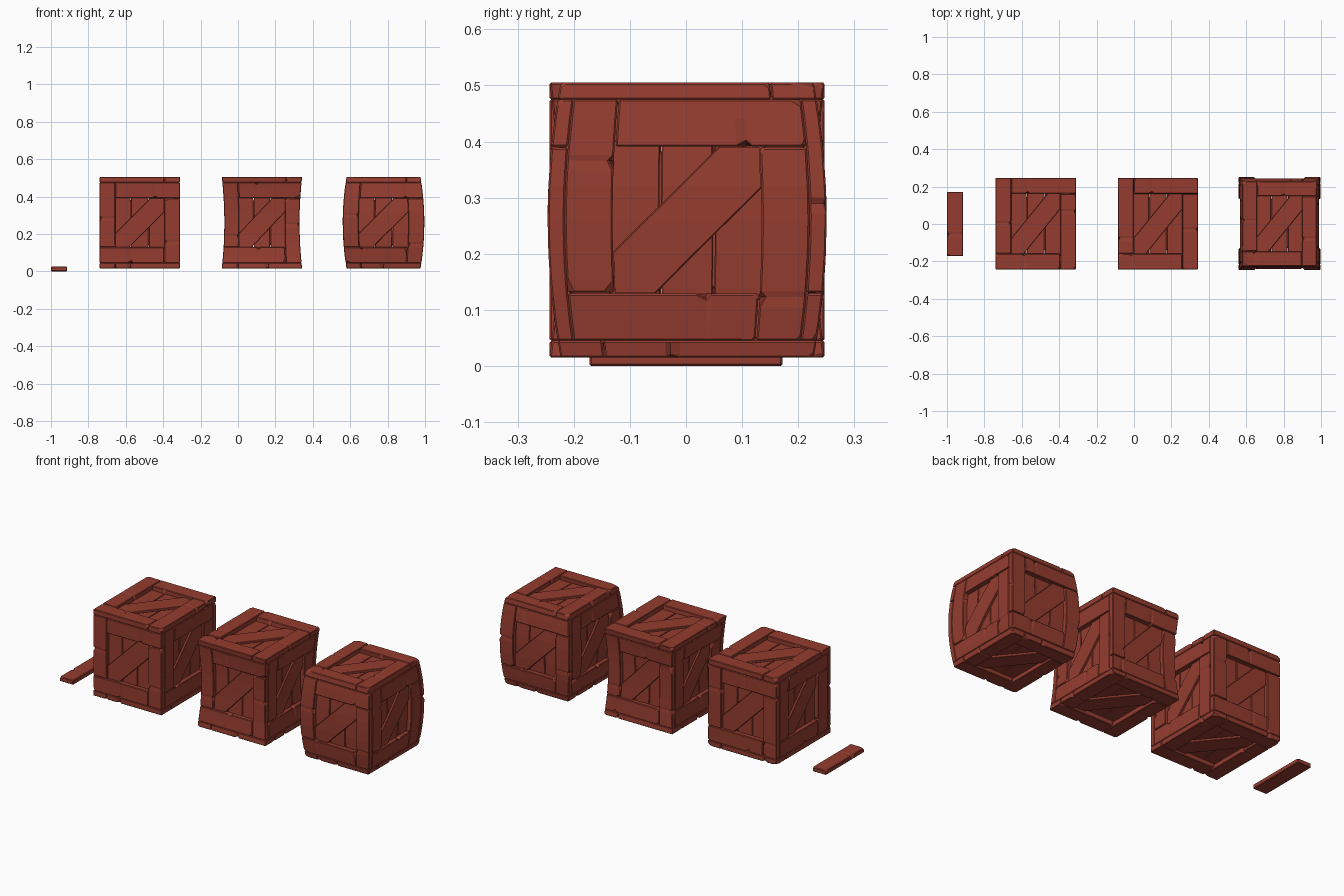
import bpy, bmesh, math, random
from mathutils import Vector, Matrix

if "Cube" in bpy.data.objects:
    bpy.data.objects.remove(bpy.data.objects["Cube"])

random.seed(7)

wood = bpy.data.materials.new("red_brown_wood")
wood.diffuse_color = (0.30, 0.046, 0.029, 1)
wood.use_nodes = True
wood.node_tree.nodes["Principled BSDF"].inputs["Base Color"].default_value = wood.diffuse_color


def cut(bm, co, no, clear=False):
    geom = bm.verts[:] + bm.edges[:] + bm.faces[:]
    r = bmesh.ops.bisect_plane(bm, geom=geom, dist=1e-5, plane_co=co, plane_no=no, clear_outer=clear)
    if clear:
        edges = [e for e in r["geom_cut"] if isinstance(e, bmesh.types.BMEdge)]
        bmesh.ops.holes_fill(bm, edges=edges, sides=0)


def board(u0, u1, v0, v1, d0, d1, chips=2, notch=True, bevel=0.003):
    """One flat board in panel space, with clipped corners and a split edge."""
    bm = bmesh.new()
    c = Vector(((u0 + u1) / 2, (v0 + v1) / 2, (d0 + d1) / 2))
    s = Vector((u1 - u0, v1 - v0, d1 - d0))
    bmesh.ops.create_cube(bm, size=1, matrix=Matrix.Translation(c) @ Matrix.Diagonal((*s, 1)))
    # chipped outer corners
    for _ in range(chips):
        sg = Vector((random.choice((-1, 1)), random.choice((-1, 1)), 1))
        corner = c + Vector([sg[i] * s[i] / 2 for i in range(3)])
        n = Vector((sg.x * random.uniform(.3, 1), sg.y * random.uniform(.3, 1), random.uniform(.6, 1.6))).normalized()
        cut(bm, corner - n * random.uniform(.004, .010), n, True)
    if bevel:
        sharp = [e for e in bm.edges if e.calc_face_angle(0) > 0.9]
        bmesh.ops.bevel(bm, geom=sharp, offset=bevel, segments=1, affect='EDGES', clamp_overlap=True)
    # wedge notch on one long outer edge
    if notch:
        a = 0 if s.x > s.y else 1
        b = 1 - a
        p = c[a] + s[a] * random.uniform(-.33, .33)
        side = random.choice((-1, 1))
        axis = Vector((1, 0, 0)) if a == 0 else Vector((0, 1, 0))
        for o in (-.018, 0, .010):
            cut(bm, axis * (p + o), axis)
        for v in bm.verts:
            near_edge = side * (v.co[b] - c[b]) > s[b] / 2 - .006
            if abs(v.co[a] - p) < 1e-4 and near_edge and v.co.z > c.z:
                v.co[b] -= side * .009
                v.co.z -= .004
    return bm


def merge(target, part):
    me = bpy.data.meshes.new("tmp")
    part.to_mesh(me)
    part.free()
    target.from_mesh(me)
    bpy.data.meshes.remove(me)


def finish(bm, name):
    bmesh.ops.triangulate(bm, faces=[f for f in bm.faces if len(f.verts) > 4])
    bmesh.ops.recalc_face_normals(bm, faces=bm.faces[:])
    me = bpy.data.meshes.new(name)
    bm.to_mesh(me)
    bm.free()
    me.materials.append(wood)
    ob = bpy.data.objects.new(name, me)
    bpy.context.collection.objects.link(ob)
    return ob


B, T = 0.085, 0.03   # frame board width and thickness


def panel(w, h):
    """Pinwheel frame, recessed slats and a diagonal brace; outer face at d=0."""
    bm = bmesh.new()
    g = 0.001
    for r in ((-w, -w + B - g, -h + B + g, h), (-w + B + g, w, h - B + g, h),
              (w - B + g, w, -h, h - B - g), (-w, w - B - g, -h, -h + B - g)):
        merge(bm, board(*r, -T, 0))
    iw, ih = w - B, h - B
    # three upright slats
    step = 2 * (iw + .012) / 3
    for i in range(3):
        u = -iw - .012 + i * step
        merge(bm, board(u + .0015, u + step - .0015, -ih - .012, ih + .012, -.037, -.025, 0, False, .002))
    # diagonal brace clipped to the opening
    br = board(-.35, .35, -.052, .052, -.026, -.013, 0, False, .002)
    bmesh.ops.rotate(br, verts=br.verts[:], cent=(0, 0, 0),
                     matrix=Matrix.Rotation(math.atan2(ih, iw), 3, 'Z'))
    for n, d in (((1, 0, 0), iw), ((-1, 0, 0), iw), ((0, 1, 0), ih), ((0, -1, 0), ih)):
        cut(br, Vector(n) * d, Vector(n), True)
    merge(bm, br)
    return bm


X, Y, Z, CZ = 0.215, 0.245, 0.245, 0.26   # crate half sizes and centre height
SIDES = {   # name: (u axis, v axis, outward, distance, half width, half height)
    "front": ((1, 0, 0), (0, 0, 1), (0, -1, 0), Y, X, Z - T),
    "back": ((-1, 0, 0), (0, 0, 1), (0, 1, 0), Y, X, Z - T),
    "right": ((0, 1, 0), (0, 0, 1), (1, 0, 0), X, Y - T, Z - T),
    "left": ((0, -1, 0), (0, 0, 1), (-1, 0, 0), X, Y - T, Z - T),
    "top": ((1, 0, 0), (0, 1, 0), (0, 0, 1), Z, X, Y),
    "bottom": ((1, 0, 0), (0, -1, 0), (0, 0, -1), Z, X, Y),
}


def crate(name, cx, mid, end):
    """Crate whose plan scales from mid (half height) to end (top and bottom)."""
    for side, (U, V, N, d, w, h) in SIDES.items():
        bm = panel(w, h)
        m = Matrix((U, V, N)).transposed().to_4x4()
        m.translation = Vector(N) * d
        bm.transform(m)
        if mid != end:
            if side not in ("top", "bottom"):
                for k in range(-3, 4):
                    cut(bm, Vector((0, 0, k * .06)), Vector((0, 0, 1)))
            for v in bm.verts:
                f = mid + (end - mid) * (v.co.z / Z) ** 2
                v.co.x *= f
                v.co.y *= f
        bm.transform(Matrix.Translation((cx, 0.002, CZ)))
        finish(bm, f"{name}_{side}_panel")


# three crates: straight, pinched at the waist, bulging
crate("straight_crate", -0.525, 1, 1)
crate("pinched_crate", 0.128, 0.935, 1)
crate("bulging_crate", 0.778, 1.015, 0.92)

# loose plank lying beside the crates
plank = board(-1, -0.914, -0.172, 0.172, 0, 0.025, 4, True, .004)
finish(plank, "loose_plank")
